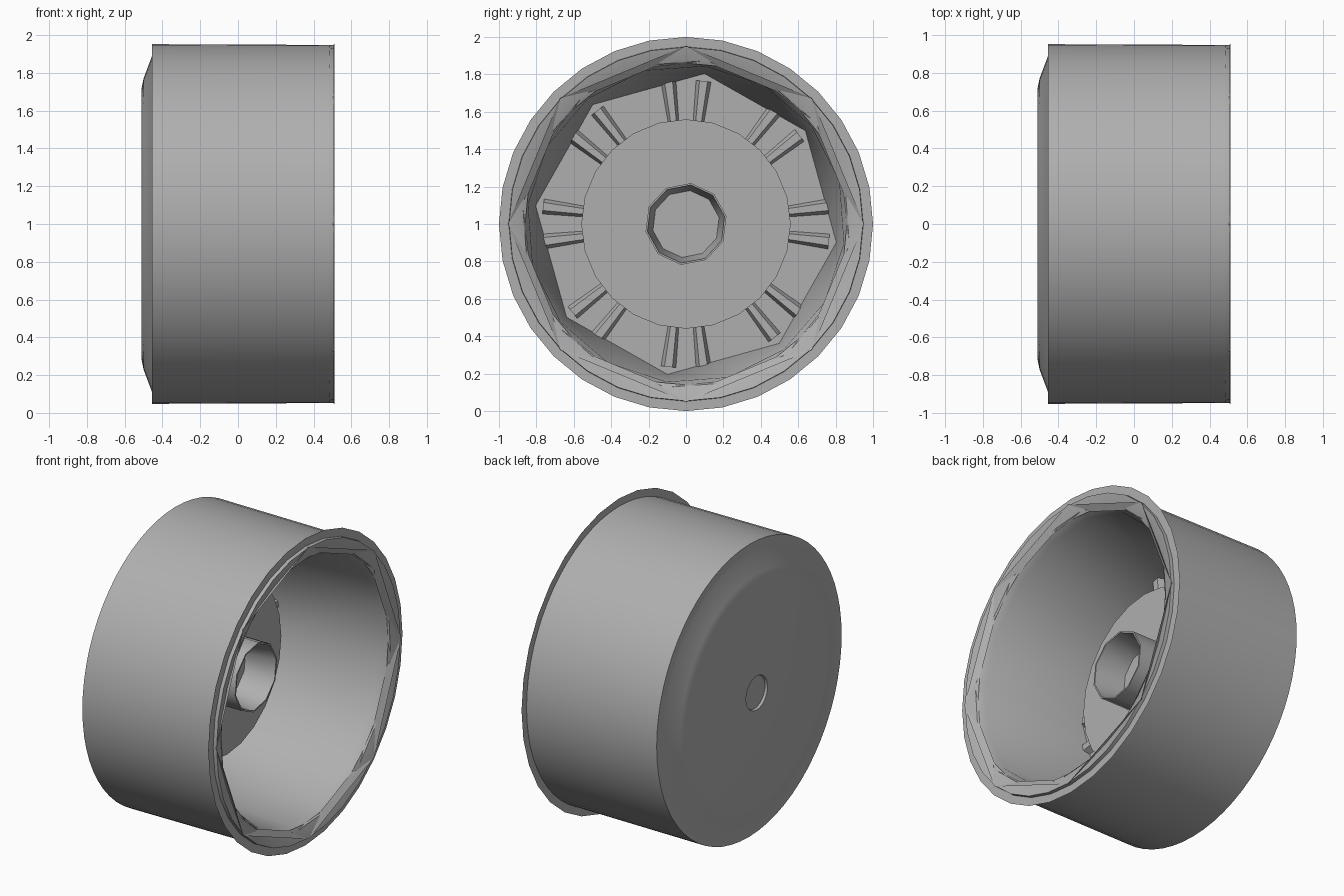
import bpy, bmesh
from math import sin, cos, radians, tau

cube = bpy.data.objects.get("Cube")
if cube:
    bpy.data.objects.remove(cube)

GREY = (0.43, 0.43, 0.43, 1)
grey = bpy.data.materials.new("wheel grey")
grey.use_nodes = True
grey.diffuse_color = GREY
grey.node_tree.nodes["Principled BSDF"].inputs["Base Color"].default_value = GREY

FLOOR = -0.28   # depth of the outer dish floor
DRUM = -0.08    # front of the raised centre
TURN = radians(83)   # slight twist of the faceted inside


def finish(name, bm, angle=30):
    mesh = bpy.data.meshes.new(name)
    bm.to_mesh(mesh)
    bm.free()
    mesh.materials.append(grey)
    mesh.shade_smooth()
    mesh.set_sharp_from_angle(angle=radians(angle))
    obj = bpy.data.objects.new(name, mesh)
    obj.location.z = 1
    bpy.context.collection.objects.link(obj)


def ring(bm, x, r, sides, start=0.0):
    if r == 0:
        return [bm.verts.new((x, 0, 0))] * sides
    return [bm.verts.new((x, r * cos(start + tau * i / sides), r * sin(start + tau * i / sides)))
            for i in range(sides)]


def lathe(name, profile, sides, start=0.0, angle=30):
    """Turn a profile of (x, radius) points about the axle."""
    bm = bmesh.new()
    rings = [ring(bm, x, r, sides, start) for x, r in profile]
    for a, b in zip(rings, rings[1:]):
        for i in range(sides):
            j = (i + 1) % sides
            bm.faces.new(list(dict.fromkeys((a[i], a[j], b[j], b[i]))))
    finish(name, bm, angle)


# Outer shell: axle recess, domed back, shoulder step and tread
lathe("tread_shell", [(-0.495, 0), (-0.495, 0.105), (-0.51, 0.11), (-0.51, 0.72), (-0.50, 0.77),
                      (-0.455, 0.89), (-0.455, 0.952), (0.485, 0.948)], 64)

# Front lip with an octagonal bezel
lathe("front_lip", [(0.485, 0.948), (0.508, 0.946), (0.49, 0.88), (0.48, 0.86)], 32)
lathe("lip_bezel", [(0.48, 0.935), (0.51, 0.952), (0.48, 0.91)], 8, angle=20)

# Thin flange around the open side
lathe("flange", [(0.485, 1.0), (0.485, 0.94)], 32)

# Faceted inner wall, narrowing from sixteen sides to an octagonal floor
bm = bmesh.new()
mouth = ring(bm, 0.49, 0.88, 16, TURN)
throat = ring(bm, 0.44, 0.85, 16, TURN)
base = ring(bm, FLOOR, 0.81, 8, TURN)
for i in range(16):
    j = (i + 1) % 16
    bm.faces.new((mouth[i], mouth[j], throat[j], throat[i]))
for i in range(8):
    j = (i + 1) % 8
    a, b, c = throat[2 * i], throat[2 * i + 1], throat[(2 * i + 2) % 16]
    bm.faces.new((a, b, base[i]))
    bm.faces.new((b, base[j], base[i]))
    bm.faces.new((b, c, base[j]))
bm.faces.new(base)
finish("dish", bm, 40)

# Raised centre drum
lathe("centre_drum", [(FLOOR, 0.56), (DRUM, 0.56), (DRUM, 0)], 24)

# Hollow hub with a thin, tapering wall
lathe("hub", [(DRUM, 0.22), (0.13, 0.22), (0.13, 0.21), (DRUM + 0.01, 0.18), (DRUM + 0.01, 0)],
      10, TURN, 50)

# Paired ribs on the dish floor, with sloping sides
bm = bmesh.new()
for spoke in range(8):
    for side in (-1, 1):
        mid = tau * spoke / 8 + side * radians(7)
        loops = []
        for x, half in ((FLOOR, 3), (FLOOR + 0.04, 1.6)):
            w = radians(half)
            loops.append([bm.verts.new((x, r * cos(t), r * sin(t)))
                          for r, t in ((0.55, mid - w), (0.77, mid - w),
                                       (0.77, mid + w), (0.55, mid + w))])
        low, top = loops
        bm.faces.new(top)
        for k in range(4):
            n = (k + 1) % 4
            bm.faces.new((low[k], low[n], top[n], top[k]))
finish("floor_ribs", bm)
